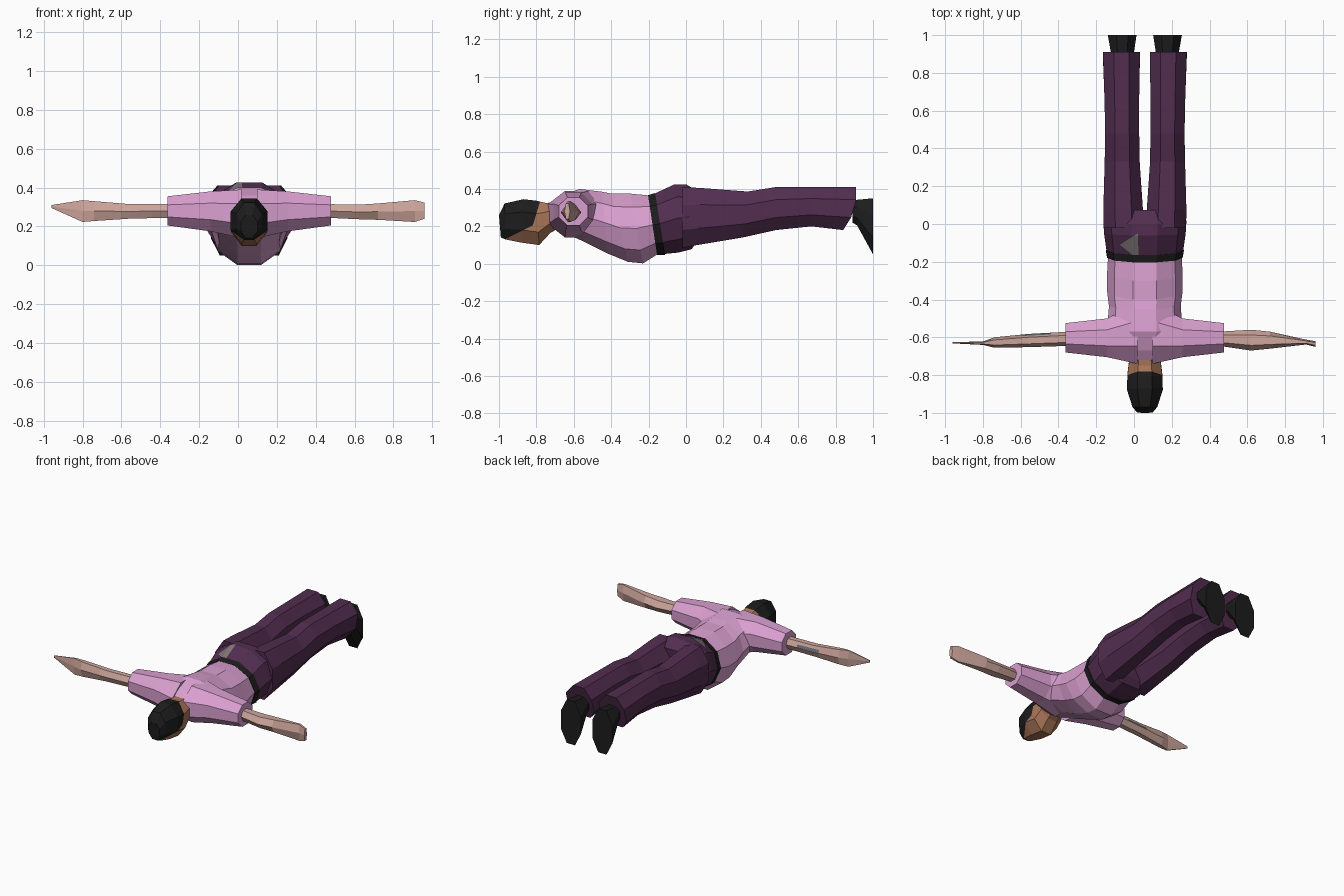
import bpy, bmesh, math
from mathutils import Vector as V

if "Cube" in bpy.data.objects:
    bpy.data.objects.remove(bpy.data.objects["Cube"])

CX = 0.0575  # body centre line (the hands reach unequally far)


def material(name, *rgb):
    m = bpy.data.materials.new(name)
    m.diffuse_color = (*rgb, 1)
    m.use_nodes = True
    m.node_tree.nodes["Principled BSDF"].inputs["Base Color"].default_value = m.diffuse_color
    return m


PINK = material("pink_shirt", 0.70, 0.35, 0.63)
PURPLE = material("purple_trousers", 0.085, 0.027, 0.08)
BLACK = material("black", 0.012, 0.012, 0.012)
TAN = material("tan_face", 0.40, 0.18, 0.10)
PALE = material("pale_arm", 0.61, 0.38, 0.33)
GREY = material("grey_patch", 0.21, 0.18, 0.18)
SLATE = material("slate_mark", 0.12, 0.15, 0.18)


def loft(name, rings, mat, n=8, phase=0.0, max_y=9.0):
    """Skin n-sided rings given as (centre, half axis u, half axis v)."""
    ang = [2 * math.pi * i / n + phase for i in range(n)]
    mu = max(abs(math.cos(a)) for a in ang)
    mv = max(abs(math.sin(a)) for a in ang)
    bm = bmesh.new()
    loops = []
    for c, u, v in rings:
        pts = [c + u * (math.cos(a) / mu) + v * (math.sin(a) / mv) for a in ang]
        loops.append([bm.verts.new((p.x, min(p.y, max_y), p.z)) for p in pts])
    for a, b in zip(loops, loops[1:]):
        for i in range(n):
            j = (i + 1) % n
            bm.faces.new((a[i], a[j], b[j], b[i]))
    bm.faces.new(loops[0])
    bm.faces.new(loops[-1])
    bmesh.ops.recalc_face_normals(bm, faces=bm.faces)
    me = bpy.data.meshes.new(name)
    bm.to_mesh(me)
    bm.free()
    me.materials.append(mat)
    ob = bpy.data.objects.new(name, me)
    bpy.context.collection.objects.link(ob)
    return ob


def body(name, rows, mat, x=CX, **kw):
    """Loft along y; rows are (top y, top z, bottom y, bottom z, x offset, half width)."""
    rings = []
    for yt, zt, yb, zb, dx, hw in rows:
        t, b = V((x + dx, yt, zt)), V((x + dx, yb, zb))
        rings.append(((t + b) / 2, V((hw, 0, 0)), (t - b) / 2))
    return loft(name, rings, mat, **kw)


def limb(name, rows, mat, **kw):
    """Loft along x; rows are (x, y min, y max, z min, z max)."""
    rings = [(V((x, (a + b) / 2, (c + d) / 2)), V((0, (b - a) / 2, 0)), V((0, 0, (d - c) / 2)))
             for x, a, b, c, d in rows]
    return loft(name, rings, mat, **kw)


def paint(ob, planes, mat, facing=None):
    """Cut along the planes and colour the faces in front of all of them."""
    bm = bmesh.new()
    bm.from_mesh(ob.data)
    planes = [(V(p), V(q)) for p, q in planes]
    for p, q in planes:
        bmesh.ops.bisect_plane(bm, geom=bm.verts[:] + bm.edges[:] + bm.faces[:],
                               plane_co=p, plane_no=q)
    ob.data.materials.append(mat)
    slot = len(ob.data.materials) - 1
    bm.normal_update()
    for f in bm.faces:
        c = f.calc_center_median()
        if all((c - p).dot(q) > 0 for p, q in planes):
            if facing is None or f.normal.dot(V(facing)) > 0.3:
                f.material_index = slot
    bm.to_mesh(ob.data)
    bm.free()


# Shirt trunk with hanging belly
body("shirt_torso", [
    (-0.195, .365, -0.145, .055, 0, .195),
    (-0.30, .375, -0.23, .002, 0, .20),
    (-0.40, .375, -0.31, .01, 0, .20),
    (-0.45, .385, -0.42, .055, 0, .19),
    (-0.57, .40, -0.55, .12, 0, .20),
    (-0.67, .36, -0.65, .165, 0, .16),
    (-0.745, .31, -0.705, .187, 0, .085)], PINK, n=10)

# Belt
body("belt", [
    (-0.203, .367, -0.155, .048, 0, .20),
    (-0.165, .378, -0.112, .048, 0, .207)], BLACK, n=10)

# Trouser seat with a grey triangular patch
hips = body("trouser_seat", [
    (-0.168, .375, -0.118, .052, 0, .203),
    (-0.06, .425, -0.04, .06, 0, .216),
    (0.0, .425, 0.03, .078, 0, .22),
    (0.075, .38, 0.06, .12, 0, .20)], PURPLE, n=10)
tri = [V((-0.075, -0.11, 0)), V((0.025, -0.19, 0)), V((0.02, -0.05, 0))]
sides = [(a, V((a.y - b.y, b.x - a.x, 0))) for a, b in zip(tri, tri[1:] + tri[:1])]
paint(hips, sides, GREY, facing=(0, 0, 1))

for s, side in ((-1, "left"), (1, "right")):
    # Trouser leg with a slanted hem
    body("trouser_leg_" + side, [
        (-0.02, .41, -0.02, .085, s * .112, .106),
        (0.08, .405, 0.06, .10, s * .115, .105),
        (0.33, .386, 0.30, .14, s * .12, .093),
        (0.48, .41, 0.48, .18, s * .12, .09),
        (0.67, .41, 0.67, .20, s * .122, .092),
        (0.986, .41, 0.84, .18, s * .124, .098)], PURPLE, phase=math.pi / 8, max_y=.91)
    # Shoe, toe pointing down
    body("shoe_" + side, [
        (0.89, .34, 0.89, .22, s * .118, .058),
        (0.915, .342, 0.915, .205, s * .119, .062),
        (1.0, .35, 1.0, .05, s * .12, .076)], BLACK, phase=math.pi / 8)
    # Sleeve
    limb("sleeve_" + side, [
        (CX + s * .04, -0.74, -0.42, .14, .39),
        (CX + s * .20, -0.705, -0.50, .175, .38),
        (CX + s * .42, -0.68, -0.525, .205, .355)], PINK, phase=math.pi / 8)

# Bare arms ending in flat hands
arm = limb("arm_left", [
    (-0.34, -0.645, -0.57, .245, .315),
    (-0.56, -0.652, -0.582, .24, .315),
    (-0.74, -0.655, -0.60, .228, .33),
    (-0.80, -0.64, -0.622, .223, .335),
    (-0.96, -0.632, -0.625, .295, .31)], PALE, n=6)
paint(arm, [((-0.60, -0.6, .285), (1, 0, .0)), ((-0.44, -0.6, .27), (-1, 0, 0)),
            ((-0.5, -0.6, .28), (0, 0, 1)), ((-0.5, -0.6, .297), (0, 0, -1))],
      SLATE, facing=(0, 1, 0))
limb("arm_right", [
    (0.45, -0.645, -0.57, .245, .315),
    (0.62, -0.67, -0.56, .237, .312),
    (0.72, -0.66, -0.57, .234, .318),
    (0.91, -0.638, -0.612, .223, .335),
    (0.96, -0.65, -0.62, .24, .322)], PALE, n=6)

# Head looking down, hair on the crown and back
head = body("head", [
    (-0.68, .33, -0.68, .19, 0, .075),
    (-0.75, .325, -0.725, .165, 0, .085),
    (-0.80, .337, -0.785, .10, 0, .092),
    (-0.87, .345, -0.88, .113, 0, .095),
    (-0.97, .322, -0.965, .13, 0, .066),
    (-1.0, .26, -0.99, .14, 0, .042)], TAN, phase=math.pi / 8)
paint(head, [((0, -0.82, .20), (0, -0.135, .04)),
             ((0, -0.97, .13), (0, -0.075, .15))], BLACK)
